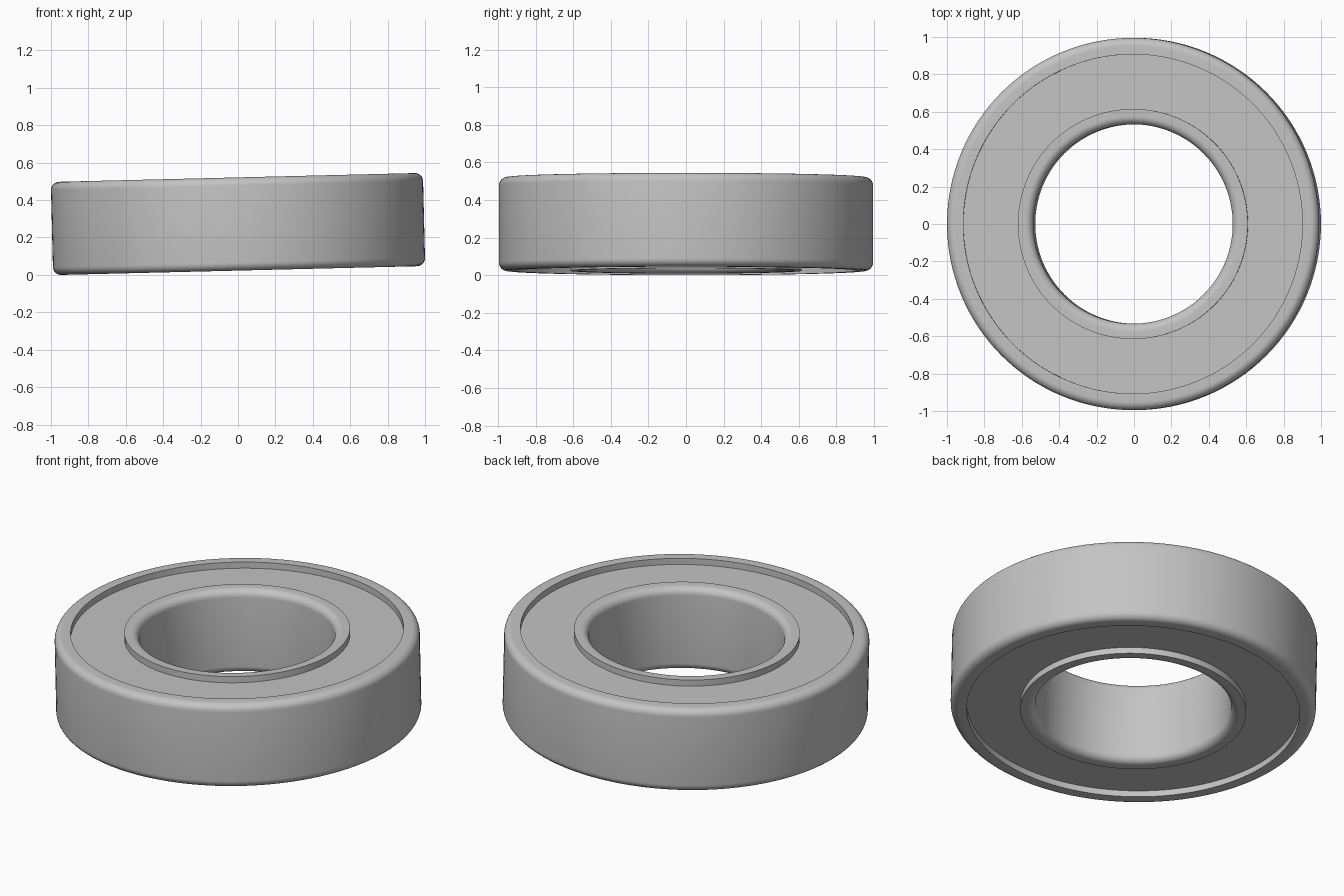
import bpy
import bmesh
import math
from mathutils import Matrix

cube = bpy.data.objects.get("Cube")
if cube:
    bpy.data.objects.remove(cube, do_unlink=True)

SEGMENTS = 128
OUTER_R, OUTER_LIP = 0.995, 0.907
INNER_LIP, BORE_R = 0.615, 0.533
HALF_H, FILLET, RECESS = 0.249, 0.043, 0.037
TILT = Matrix.Translation((0, 0, 0.272)) @ Matrix.Rotation(math.radians(-1.4), 4, 'Y')

# Brushed steel used on every part
steel = bpy.data.materials.new("steel grey")
steel.use_nodes = True
steel.diffuse_color = (0.55, 0.55, 0.55, 1)
steel.node_tree.nodes["Principled BSDF"].inputs["Base Color"].default_value = steel.diffuse_color


def lathe(name, profile):
    """Revolve a closed (radius, height) profile around the tilted axis."""
    bm = bmesh.new()
    rings = []
    for i in range(SEGMENTS):
        a = math.tau * i / SEGMENTS
        rings.append([bm.verts.new((r * math.cos(a), r * math.sin(a), z)) for r, z in profile])
    n = len(profile)
    for i, ring in enumerate(rings):
        nxt = rings[(i + 1) % SEGMENTS]
        for j in range(n):
            k = (j + 1) % n
            bm.faces.new((ring[j], nxt[j], nxt[k], ring[k]))
    bmesh.ops.recalc_face_normals(bm, faces=bm.faces)
    bm.transform(TILT)
    mesh = bpy.data.meshes.new(name)
    bm.to_mesh(mesh)
    bm.free()
    mesh.materials.append(steel)
    obj = bpy.data.objects.new(name, mesh)
    bpy.context.collection.objects.link(obj)
    bpy.ops.object.select_all(action='DESELECT')
    obj.select_set(True)
    bpy.context.view_layer.objects.active = obj
    bpy.ops.object.shade_smooth_by_angle(angle=math.radians(30))


def race_profile(face_r, lip_r):
    """Ring section with rounded corners on the face side, square on the lip side."""
    side = 1 if face_r > lip_r else -1
    upper = []
    for i in range(9):
        a = math.radians(90) * i / 8
        upper.append((face_r - side * FILLET * (1 - math.cos(a)),
                      HALF_H - FILLET * (1 - math.sin(a))))
    upper.append((lip_r, HALF_H))
    return upper + [(r, -z) for r, z in reversed(upper)]


# Outer and inner races
lathe("outer_ring", race_profile(OUTER_R, OUTER_LIP))
lathe("inner_ring", race_profile(BORE_R, INNER_LIP))

# Recessed annular shields closing both sides
for name, s in (("top_shield", 1), ("bottom_shield", -1)):
    z_out, z_in = s * (HALF_H - RECESS), s * (HALF_H - 2 * RECESS)
    lathe(name, [(INNER_LIP, z_out), (OUTER_LIP, z_out), (OUTER_LIP, z_in), (INNER_LIP, z_in)])
